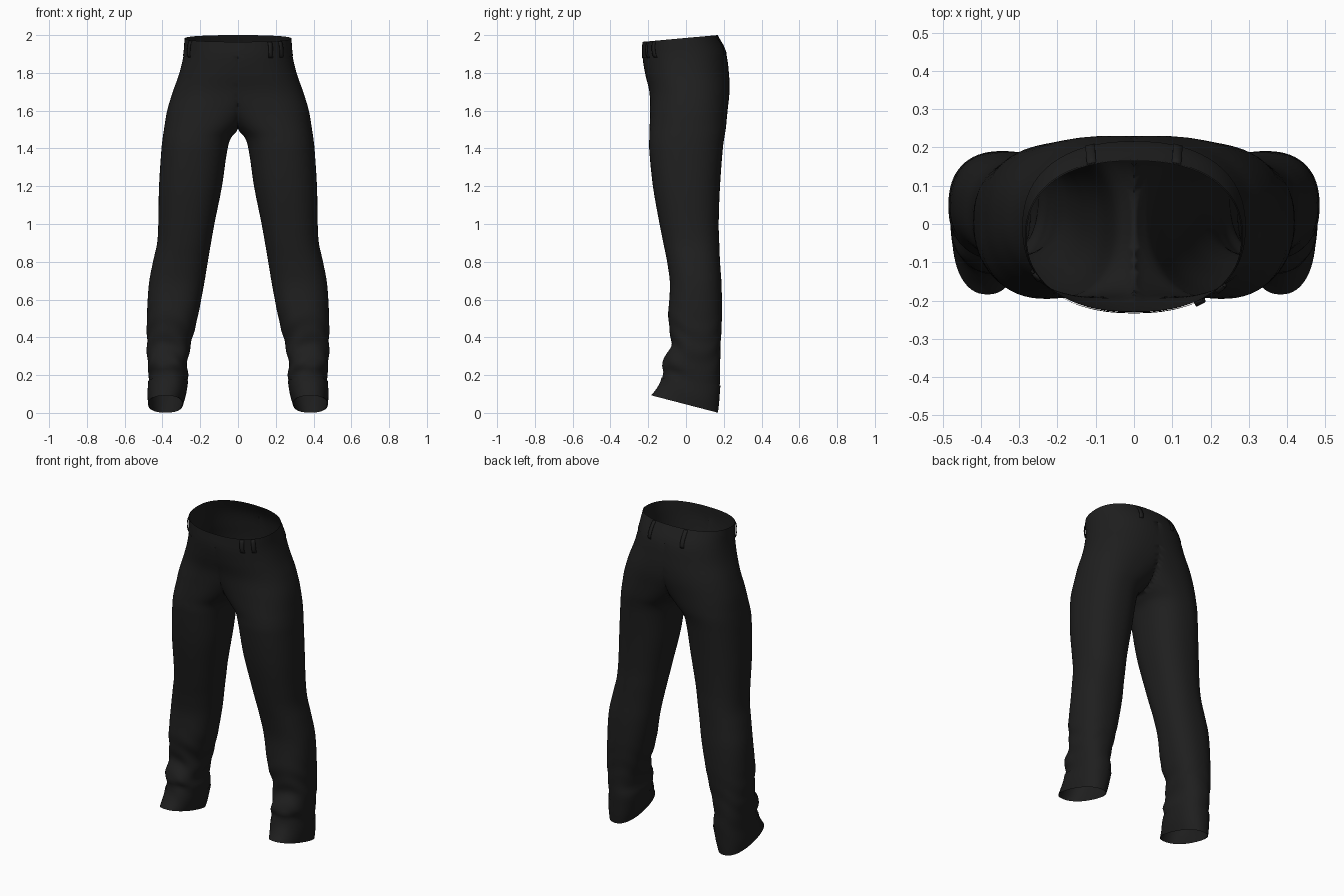
import bpy, bmesh, math
from mathutils import Vector

if "Cube" in bpy.data.objects:
    bpy.data.objects.remove(bpy.data.objects["Cube"])

cloth = bpy.data.materials.new("black cloth")
cloth.diffuse_color = (0.0135, 0.0135, 0.0135, 1)
cloth.use_nodes = True
cloth.node_tree.nodes["Principled BSDF"].inputs["Base Color"].default_value = cloth.diffuse_color

# Half-body cross-sections: height, inner x, outer x, front y, back y
# (a negative inner x means the section is cut off at the middle seam)
ROWS = [
    (0.045, .295, .472, -.180, .165),
    (0.10, .280, .475, -.150, .172),
    (0.20, .264, .472, -.118, .180),
    (0.25, .270, .478, -.130, .180),
    (0.36, .250, .482, -.080, .183),
    (0.50, .215, .482, -.094, .190),
    (0.68, .180, .472, -.085, .188),
    (0.80, .160, .450, -.100, .180),
    (0.90, .143, .428, -.120, .176),
    (1.00, .125, .422, -.140, .173),
    (1.20, .085, .418, -.175, .180),
    (1.40, .055, .405, -.195, .195),
    (1.46, .035, .398, -.194, .203),
    (1.50, -.005, .392, -.193, .210),
    (1.60, -.110, .375, -.190, .220),
    (1.70, -.220, .345, -.194, .230),
    (1.80, -.280, .310, -.217, .227),
    (1.90, -.287, .287, -.230, .210),
    (1.985, -.280, .280, -.228, .165),
]
POWER = 2.3
N = 64


def section(z):
    """Smoothly interpolate the cross-section at height z."""
    z = min(max(z, ROWS[0][0]), ROWS[-1][0])
    i = 0
    while i < len(ROWS) - 2 and z > ROWS[i + 1][0]:
        i += 1
    a, b = ROWS[i], ROWS[i + 1]
    p, q = ROWS[max(i - 1, 0)], ROWS[min(i + 2, len(ROWS) - 1)]
    h = b[0] - a[0]
    t = (z - a[0]) / h
    out = []
    for k in range(1, 5):
        ma = (b[k] - p[k]) / (b[0] - p[0]) * h
        mb = (q[k] - a[k]) / (q[0] - a[0]) * h
        out.append((2*t**3 - 3*t*t + 1) * a[k] + (t**3 - 2*t*t + t) * ma
                   + (3*t*t - 2*t**3) * b[k] + (t**3 - t*t) * mb)
    return out


def surface(theta, z, offset=0.0):
    """Point on the trouser surface, with cloth folds and tilted openings."""
    xi, xo, yf, yb = section(z)
    cx, rx, cy, ry = (xi + xo) / 2, (xo - xi) / 2, (yf + yb) / 2, (yb - yf) / 2
    c, s = math.cos(theta), math.sin(theta)
    ex = 2 / POWER
    x = cx + rx * math.copysign(abs(c) ** ex, c)
    y = cy + ry * math.copysign(abs(s) ** ex, s)
    n = Vector((c / rx, s / ry)).normalized()
    # gathered folds on the lower legs
    fold = math.exp(-((z - 0.32) / 0.16) ** 2) * 0.005
    d = offset + fold * math.sin(z * 55 + 3 * math.sin(theta * 2 + 1)) * (0.6 - 0.4 * s)
    x, y = x + n.x * d, y + n.y * d
    tilt_top = max(0, (z - 1.8) / 0.185)
    tilt_hem = max(0, (0.3 - z) / 0.255)
    return Vector((max(x, 0), y, z + y * (0.09 * tilt_top - 0.26 * tilt_hem)))


def loft(name, zs, thetas, offset, closed=True, mirror=True, side=1, thick=0):
    """Skin a grid of surface points; offset is a function of the row fraction."""
    bm = bmesh.new()
    grid = []
    for i, z in enumerate(zs):
        off = offset(i / (len(zs) - 1))
        row = []
        for t in thetas:
            p = surface(t, z, off)
            p.x *= side
            row.append(bm.verts.new(p))
        grid.append(row)
    m = len(thetas)
    for i in range(len(zs) - 1):
        for j in range(m if closed else m - 1):
            k = (j + 1) % m
            q = [grid[i][j], grid[i][k], grid[i + 1][k], grid[i + 1][j]]
            if all(abs(v.co.x) < 1e-5 for v in q):
                continue  # leave the middle open
            bm.faces.new(q if side > 0 else q[::-1])
    bmesh.ops.delete(bm, geom=[v for v in bm.verts if not v.link_faces], context='VERTS')
    me = bpy.data.meshes.new(name)
    bm.to_mesh(me)
    bm.free()
    me.materials.append(cloth)
    ob = bpy.data.objects.new(name, me)
    bpy.context.collection.objects.link(ob)
    if mirror:
        mod = ob.modifiers.new("mirror", 'MIRROR')
        mod.merge_threshold = 0.0005
    if thick:
        mod = ob.modifiers.new("thickness", 'SOLIDIFY')
        mod.thickness = thick
    for p in me.polygons:
        p.use_smooth = True
    return ob


def span(a, b, n):
    return [a + (b - a) * i / (n - 1) for i in range(n)]


around = [2 * math.pi * j / N for j in range(N)]

# Seat and both legs as one open cloth shell
loft("seat_and_legs", span(0.045, 1.985, 110), around, lambda f: 0)

# Waistband and turned hems, raised slightly over the cloth
loft("waistband", span(1.89, 1.985, 7), around, lambda f: 0.003)
loft("hem_cuffs", span(0.045, 0.17, 8), around, lambda f: 0.004)


# Belt loops, placed by the nearest point of the waist
def belt_loop(name, x, y):
    fine = [2 * math.pi * j / 720 for j in range(720)]
    goal = Vector((abs(x), y))
    t = min(fine, key=lambda a: (surface(a, 1.94).xy - goal).length)
    speed = (surface(t + 0.02, 1.94) - surface(t - 0.02, 1.94)).length / 0.04
    w = 0.012 / max(speed, 0.05)
    loft(name, span(1.888, 1.982, 9), span(t - w, t + w, 3),
         lambda f: 0.003 + 0.010 * math.sin(math.pi * f) ** 0.5 if 0 < f < 1 else 0.003,
         closed=False, mirror=False, side=1 if x > 0 else -1, thick=0.003)


for i, (x, y) in enumerate([(.165, -.19), (.22, -.16), (-.25, -.13), (.11, .18), (-.11, .18)]):
    belt_loop(f"belt_loop_{i + 1}", x, y)
